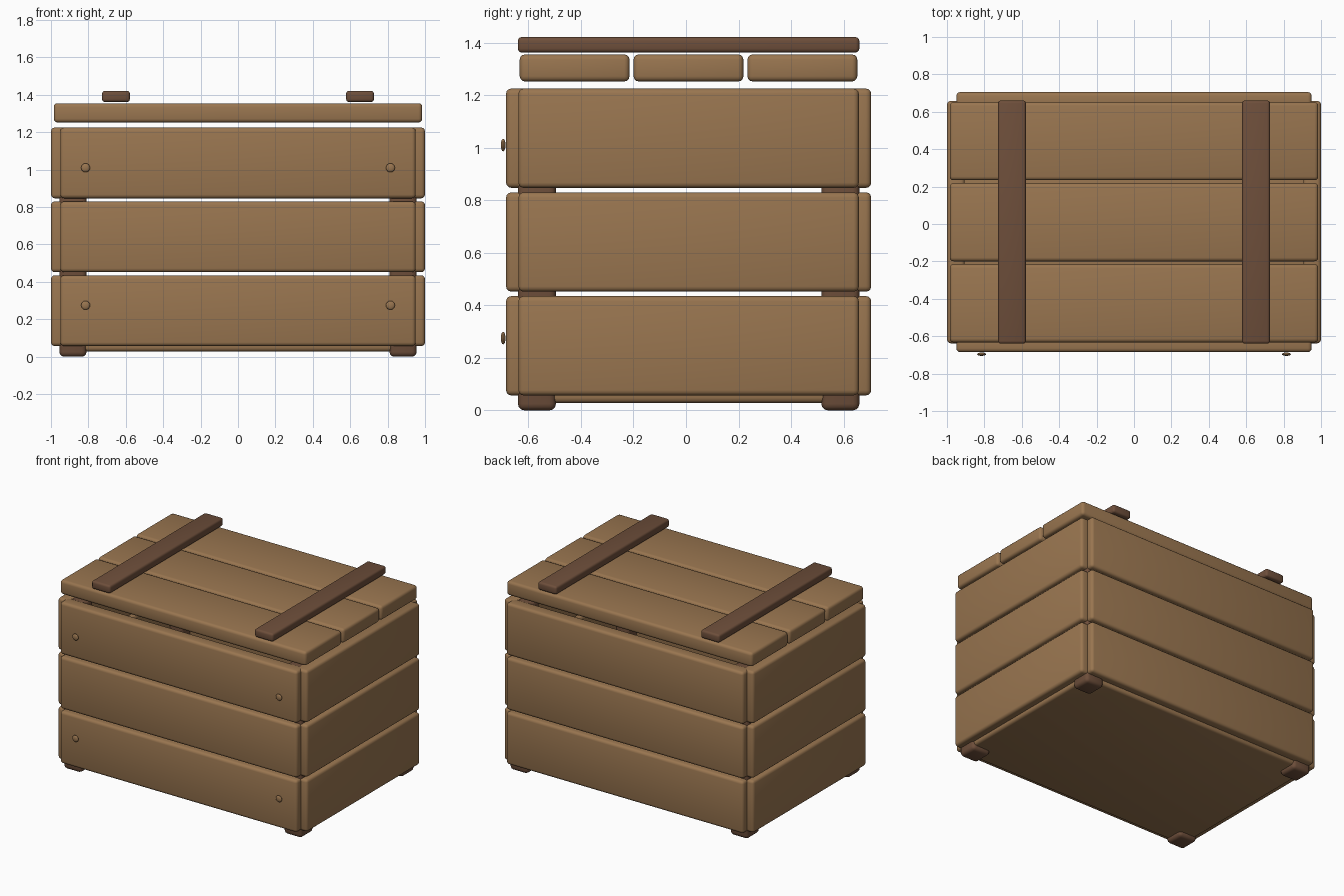
import bpy, math

if "Cube" in bpy.data.objects:
    bpy.data.objects.remove(bpy.data.objects["Cube"])


def material(name, rgb):
    m = bpy.data.materials.new(name)
    m.diffuse_color = (*rgb, 1)
    m.use_nodes = True
    m.node_tree.nodes["Principled BSDF"].inputs["Base Color"].default_value = m.diffuse_color
    return m


TAN = material("tan wood", (0.32, 0.18, 0.08))
BROWN = material("dark brown wood", (0.155, 0.077, 0.043))


def finish(o, name, mat):
    o.name = name
    o.data.materials.append(mat)
    bpy.ops.object.shade_smooth_by_angle(angle=math.radians(35))


def block(name, x, y, z, mat, bevel=0.02):
    """Rounded box from (min, max) pairs."""
    bpy.ops.mesh.primitive_cube_add(size=1)
    o = bpy.context.object
    o.scale = [b - a for a, b in (x, y, z)]
    o.location = [(a + b) / 2 for a, b in (x, y, z)]
    bpy.ops.object.transform_apply(location=False, rotation=False, scale=True)
    mod = o.modifiers.new("rounding", 'BEVEL')
    mod.width = bevel
    mod.segments = 3
    bpy.ops.object.modifier_apply(modifier=mod.name)
    finish(o, name, mat)


# Plank walls: three rows on all four sides
for row in range(3):
    z = (0.057 + 0.395 * row, 0.435 + 0.395 * row)
    block("front_plank", (-0.95, 0.95), (-0.685, -0.59), z, TAN)
    block("back_plank", (-0.95, 0.95), (0.61, 0.705), z, TAN)
    block("left_plank", (-1.0, -0.905), (-0.638, 0.658), z, TAN)
    block("right_plank", (0.905, 1.0), (-0.638, 0.658), z, TAN)

# Corner posts, whose lower ends form the feet
for x in ((-0.955, -0.81), (0.81, 0.955)):
    for y in ((-0.64, -0.495), (0.515, 0.66)):
        block("corner_post", x, y, (0, 1.22), BROWN, 0.025)

# Floor panel
block("floor", (-0.945, 0.945), (-0.63, 0.65), (0.028, 0.123), TAN)

# Lid planks and the two battens across them
for i in range(3):
    y0 = -0.633 + 0.4335 * i
    block("lid_plank", (-0.985, 0.985), (y0, y0 + 0.418), (1.252, 1.355), TAN)
for x in ((-0.727, -0.578), (0.578, 0.727)):
    block("lid_batten", x, (-0.64, 0.66), (1.362, 1.421), BROWN, 0.015)

# Flattened nail heads on the front
for x in (-0.815, 0.815):
    for z in (0.275, 1.01):
        bpy.ops.mesh.primitive_uv_sphere_add(segments=16, ring_count=8, radius=1,
                                             location=(x, -0.696, z))
        o = bpy.context.object
        o.scale = (0.024, 0.009, 0.024)
        bpy.ops.object.transform_apply(location=False, rotation=False, scale=True)
        finish(o, "nail_head", TAN)
